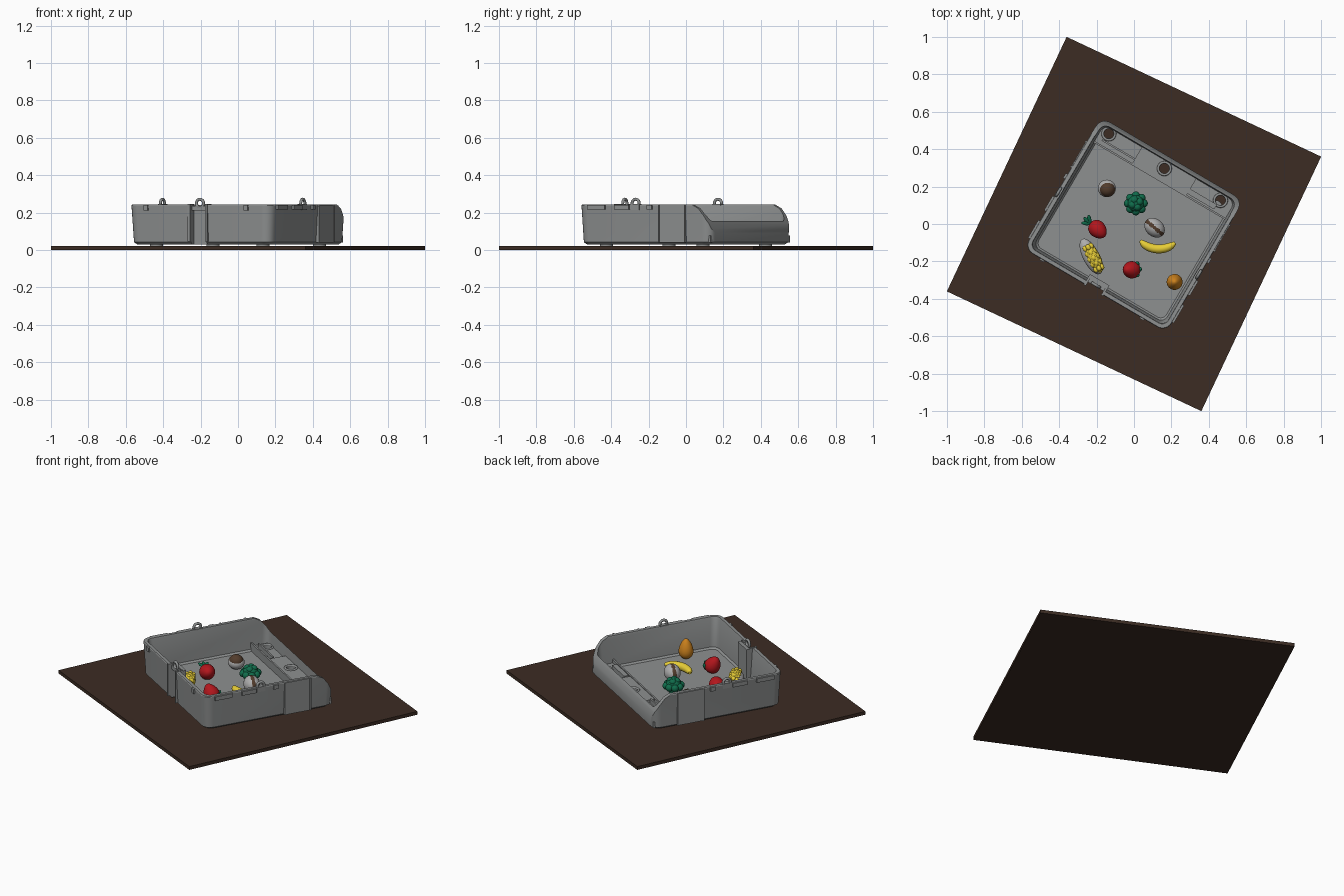
import bpy, bmesh, math
from mathutils import Matrix, Vector

if "Cube" in bpy.data.objects:
    bpy.data.objects.remove(bpy.data.objects["Cube"])

def mat(name, r, g, b):
    m = bpy.data.materials.new(name)
    m.diffuse_color = (r, g, b, 1)
    m.use_nodes = True
    m.node_tree.nodes["Principled BSDF"].inputs["Base Color"].default_value = m.diffuse_color
    return m

GREY = mat("tray_grey", 0.27, 0.28, 0.28)
WOOD = mat("dark_wood", 0.045, 0.025, 0.017)
RED = mat("red", 0.45, 0.008, 0.012)
GREEN = mat("green", 0.005, 0.15, 0.07)
YELLOW = mat("yellow", 0.85, 0.65, 0.04)
ORANGE = mat("orange", 0.60, 0.22, 0.012)
PALE = mat("pale_grey", 0.42, 0.42, 0.42)
BROWN = mat("nut_brown", 0.085, 0.045, 0.025)

TURN = Matrix.Rotation(math.radians(-30.4), 4, 'Z')   # tray direction

def make(name, bm, mats, xf=None, smooth=0):
    bmesh.ops.recalc_face_normals(bm, faces=bm.faces)
    me = bpy.data.meshes.new(name)
    bm.to_mesh(me)
    bm.free()
    if xf is not None:
        me.transform(xf)
    for m in (mats if isinstance(mats, list) else [mats]):
        me.materials.append(m)
    ob = bpy.data.objects.new(name, me)
    bpy.context.collection.objects.link(ob)
    if smooth:
        bpy.ops.object.select_all(action='DESELECT')
        ob.select_set(True)
        bpy.context.view_layer.objects.active = ob
        bpy.ops.object.shade_smooth_by_angle(angle=math.radians(smooth))
    return ob

def box(name, x0, x1, y0, y1, z0, z1, m=GREY, xf=TURN):
    bm = bmesh.new()
    s = Matrix.Translation(((x0+x1)/2, (y0+y1)/2, (z0+z1)/2)) @ Matrix.Diagonal((x1-x0, y1-y0, z1-z0, 1))
    bmesh.ops.create_cube(bm, size=1, matrix=s)
    return make(name, bm, m, xf)

def rod(name, x, y, r, z0, z1, m=GREY, xf=TURN):
    bm = bmesh.new()
    bmesh.ops.create_cone(bm, cap_ends=True, segments=28, radius1=r, radius2=r, depth=z1-z0,
                          matrix=Matrix.Translation((x, y, (z0+z1)/2)))
    return make(name, bm, m, xf, 40)

def ring(name, x, y, z, R, r, face, xf=TURN):
    # torus whose axis is given by the matrix "face"
    bm = bmesh.new()
    n, k = 24, 10
    vs = [[bm.verts.new(((R+r*math.cos(b*math.tau/k))*math.cos(a*math.tau/n),
                         (R+r*math.cos(b*math.tau/k))*math.sin(a*math.tau/n),
                         r*math.sin(b*math.tau/k))) for b in range(k)] for a in range(n)]
    for a in range(n):
        for b in range(k):
            bm.faces.new((vs[a][b], vs[(a+1) % n][b], vs[(a+1) % n][(b+1) % k], vs[a][(b+1) % k]))
    return make(name, bm, GREY, xf @ Matrix.Translation((x, y, z)) @ face, 60)

def cut(ob, cutters):
    bpy.context.view_layer.objects.active = ob
    for c in cutters:
        md = ob.modifiers.new("cut", 'BOOLEAN')
        md.operation = 'DIFFERENCE'
        md.solver = 'EXACT'
        md.object = c
        bpy.ops.object.modifier_apply(modifier=md.name)

def blob(name, loc, size, m, rot=(0, 0, 0), taper=0, rule=None):
    bm = bmesh.new()
    bmesh.ops.create_uvsphere(bm, u_segments=24, v_segments=16, radius=1)
    for f in bm.faces:
        if rule and rule(f.calc_center_median()):
            f.material_index = 1
    for v in bm.verts:
        k = 1 - taper * v.co.z
        v.co.x *= k
        v.co.y *= k
    r = Matrix.Rotation(rot[2], 4, 'Z') @ Matrix.Rotation(rot[1], 4, 'Y') @ Matrix.Rotation(rot[0], 4, 'X')
    return make(name, bm, m, Matrix.Translation(loc) @ r @ Matrix.Diagonal((*size, 1)), 60)

# base board
box("base_board", -0.752, 0.752, -0.752, 0.752, 0, 0.021, WOOD, Matrix.Rotation(math.radians(-25.2), 4, 'Z'))

# tray shell: rounded rectangle loops joined from the underside, over the rim, to the floor
def loop(bm, a, b, r, z):
    vs = []
    for i, (sx, sy) in enumerate(((1, 1), (-1, 1), (-1, -1), (1, -1))):
        for j in range(7):
            t = (i + j/6) * math.pi/2
            vs.append(bm.verts.new((sx*(a-r)+r*math.cos(t), sy*(b-r)+r*math.sin(t), z)))
    return vs

bm = bmesh.new()
loops = [loop(bm, *p) for p in ((0.418, 0.390, 0.05, 0.031), (0.430, 0.402, 0.05, 0.042), (0.442, 0.412, 0.055, 0.238),
                                (0.439, 0.409, 0.052, 0.243), (0.420, 0.390, 0.04, 0.243), (0.417, 0.387, 0.04, 0.235),
                                (0.405, 0.375, 0.04, 0.060), (0.395, 0.365, 0.035, 0.050))]
for p, q in zip(loops, loops[1:]):
    for i in range(len(p)):
        j = (i+1) % len(p)
        bm.faces.new((p[i], p[j], q[j], q[i]))
bm.faces.new(loops[0])
bm.faces.new(loops[-1])
tray = make("tray", bm, GREY, TURN)

# cutters: swept-down rear end, front latch recess, three shelf holes
bm = bmesh.new()
prof = [(0.295, 0.30), (0.295, 0.243), (0.335, 0.222), (0.365, 0.185), (0.39, 0.14), (0.405, 0.092), (0.46, 0.092), (0.46, 0.30)]
face = bm.faces.new([bm.verts.new((-0.6, v, z)) for v, z in prof])
ext = bmesh.ops.extrude_face_region(bm, geom=[face])
bmesh.ops.translate(bm, vec=(1.2, 0, 0), verts=[g for g in ext['geom'] if isinstance(g, bmesh.types.BMVert)])
rear_cut = make("rear_cutter", bm, GREY, TURN)
latch_cut = box("latch_cutter", -0.055, 0.04, -0.5, -0.372, 0.0, 0.4)
HOLES = ((-0.36, 0.348), (-0.01, 0.338), (0.335, 0.343))
hole_cuts = [rod("hole_cutter", x, y, 0.027, 0.0, 0.4) for x, y in HOLES]

# rear shelf with a raised centre, and the inner latch housing
shelf = box("rear_shelf", -0.418, 0.418, 0.272, 0.398, 0.04, 0.078)
centre = box("shelf_centre", -0.172, 0.165, 0.272, 0.400, 0.04, 0.096)
housing = box("latch_housing", -0.068, 0.053, -0.400, -0.350, 0.045, 0.2405)
cut(tray, [rear_cut, latch_cut] + hole_cuts)
cut(shelf, hole_cuts)
cut(centre, [hole_cuts[1]])
cut(housing, [latch_cut])
for c in [rear_cut, latch_cut] + hole_cuts:
    bpy.data.objects.remove(c)
bpy.ops.object.select_all(action='DESELECT')
tray.select_set(True)
bpy.context.view_layer.objects.active = tray
bpy.ops.object.shade_smooth_by_angle(angle=math.radians(30))

# shelf rails, hole collars, feet
box("shelf_front_lip", -0.418, 0.418, 0.266, 0.276, 0.04, 0.100)
box("left_shelf_rail", -0.375, -0.172, 0.296, 0.306, 0.07, 0.104)
box("right_shelf_rail", 0.165, 0.33, 0.284, 0.314, 0.07, 0.104)
for i, (x, y) in enumerate(HOLES):
    ring("hole_collar", x, y, 0.096 if i == 1 else 0.078, 0.033, 0.007, Matrix())
for x in (-0.33, 0.33):
    for y in (-0.3, 0.3):
        rod("foot", x, y, 0.035, 0.02, 0.035)

# side wall panels, rim clips and hanging rings
ry, rx = Matrix.Rotation(math.pi/2, 4, 'Y'), Matrix.Rotation(math.pi/2, 4, 'X')
for s in (-1, 1):
    def side(name, d0, d1, y0, y1, z0, z1):
        return box(name, min(s*d0, s*d1), max(s*d0, s*d1), y0, y1, z0, z1)
    p = side("side_panel", 0.425, 0.446, 0.09, 0.255, 0.04, 0.241)
    for y in (0.09, 0.247):
        side("side_rib", 0.425, 0.450, y, y + 0.008, 0.04, 0.243)
    for y0, y1 in ((-0.35, -0.24), (-0.18, -0.09), (0.02, 0.05)):
        side("rim_clip", 0.43, 0.452, y0, y1, 0.216, 0.241)
    side("ring_mount", 0.418, 0.445, -0.085, -0.03, 0.215, 0.246)
    ring("side_ring", s*0.435, -0.057, 0.250, 0.022, 0.008, ry)
for x in (-0.34, 0.28):
    box("front_clip", x, x + 0.025, -0.420, -0.40, 0.212, 0.24)
for x in (-0.068, 0.04):
    box("latch_post", x, x + 0.013, -0.416, -0.37, 0.045, 0.246)
ring("front_ring", -0.010, -0.385, 0.250, 0.022, 0.008, rx)
box("ring_bridge", -0.055, 0.04, -0.392, -0.372, 0.212, 0.235)

# halved nut: pale shell with brown top
blob("nut_shell", (-0.145, 0.19, 0.09), (0.048, 0.047, 0.04), PALE)
blob("nut_top", (-0.143, 0.186, 0.101), (0.042, 0.04, 0.038), BROWN)

# broccoli: stalk and clustered florets
rod("broccoli_stalk", 0.01, 0.11, 0.025, 0.05, 0.09, GREEN, Matrix())
blob("broccoli_crown", (0.01, 0.11, 0.105), (0.045, 0.045, 0.035), GREEN)
for i in range(8):
    a = i * math.tau / 8
    blob("broccoli_floret", (0.01+0.042*math.cos(a), 0.11+0.042*math.sin(a), 0.095), (0.022, 0.022, 0.022), GREEN)
for i in range(4):
    a = i * math.tau / 4 + 0.4
    blob("broccoli_floret", (0.01+0.02*math.cos(a), 0.11+0.02*math.sin(a), 0.125), (0.02, 0.02, 0.018), GREEN)

# red fruit with leaves, and a strawberry
blob("red_fruit", (-0.193, -0.03, 0.1), (0.045, 0.045, 0.055), RED, (0, math.radians(70), math.radians(-45)), 0.15)
for a in (100, 135, 175):
    t = math.radians(a)
    blob("fruit_leaf", (-0.235+0.022*math.cos(t), 0.002+0.022*math.sin(t), 0.112), (0.026, 0.011, 0.007), GREEN, (0, -0.3, t))
blob("strawberry", (-0.018, -0.245, 0.1), (0.045, 0.045, 0.053), RED, (0, math.radians(-30), 0), 0.28)
for a in (-60, 0, 60):
    t = math.radians(a)
    blob("strawberry_leaf", (0.004+0.022*math.cos(t), -0.242+0.03*math.sin(t), 0.085), (0.012, 0.014, 0.026), GREEN, (0, 0.5, t))

# pale nut with a brown stripe
blob("striped_nut", (0.11, -0.02, 0.1), (0.06, 0.047, 0.05), [PALE, BROWN], (0, 0, math.radians(-40)), 0,
     lambda c: abs(c.y) < 0.2 and c.z > 0)

# banana: tapered tube on a curve
cu = bpy.data.curves.new("banana", 'CURVE')
cu.dimensions = '3D'
cu.bevel_depth = 0.023
cu.bevel_resolution = 4
cu.use_fill_caps = True
pts = [(0.035, -0.088, 0.35), (0.046, -0.104, 0.8), (0.08, -0.125, 1), (0.125, -0.135, 1.05), (0.17, -0.13, 1), (0.205, -0.114, 0.8), (0.22, -0.1, 0.35)]
sp = cu.splines.new('NURBS')
sp.points.add(len(pts) - 1)
for p, (x, y, r) in zip(sp.points, pts):
    p.co = (x, y, 0.09, 1)
    p.radius = r
sp.use_endpoint_u = True
sp.order_u = 3
cu.materials.append(YELLOW)
bpy.context.collection.objects.link(bpy.data.objects.new("banana", cu))

# corn cob: husk, core and rows of kernels
ang = math.radians(-63)
ax, side_dir = Vector((math.cos(ang), math.sin(ang), 0)), Vector((-math.sin(ang), math.cos(ang), 0))
mid = Vector((-0.222, -0.17, 0.092))
blob("corn_husk", mid - side_dir*0.008 - Vector((0, 0, 0.008)), (0.105, 0.044, 0.036), PALE, (0, 0, ang))
blob("corn_core", mid + ax*0.012, (0.088, 0.037, 0.038), YELLOW, (0, 0, ang))
for i in range(5):
    for j in (-1, 0, 1):
        w = 1 - 0.1 * abs(i - 2)
        blob("corn_kernel", mid + ax*(0.012+(i-2)*0.031) + side_dir*(j*0.022*w) + Vector((0, 0, (0.03-0.01*abs(j))*w)),
             (0.017, 0.013, 0.013), YELLOW, (0, 0, ang))

# upright orange fruit, narrower at the top
blob("orange_fruit", (0.217, -0.31, 0.112), (0.041, 0.041, 0.062), ORANGE, (0, 0, 0), 0.3)
